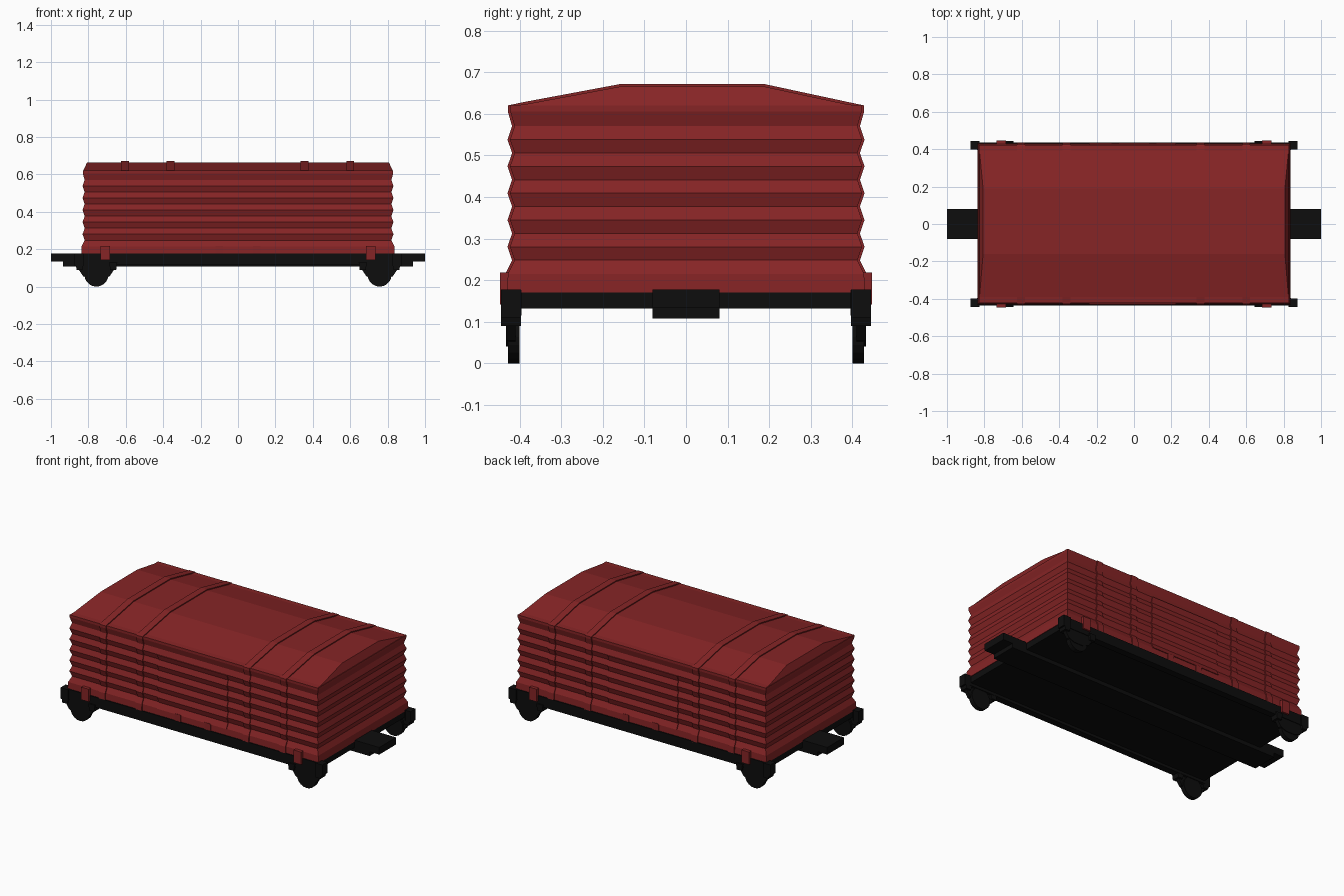
import bpy, bmesh, math

cube = bpy.data.objects.get("Cube")
if cube:
    bpy.data.objects.remove(cube, do_unlink=True)


def material(name, rgb):
    m = bpy.data.materials.new(name)
    m.use_nodes = True
    m.diffuse_color = (*rgb, 1)
    bsdf = m.node_tree.nodes["Principled BSDF"]
    bsdf.inputs["Base Color"].default_value = (*rgb, 1)
    bsdf.inputs["Roughness"].default_value = 0.8
    return m


RED = material("dark red", (0.24, 0.018, 0.019))
BLACK = material("black", (0.004, 0.004, 0.004))


def finish(name, bm, mat):
    bmesh.ops.recalc_face_normals(bm, faces=bm.faces[:])
    mesh = bpy.data.meshes.new(name)
    bm.to_mesh(mesh)
    bm.free()
    mesh.materials.append(mat)
    ob = bpy.data.objects.new(name, mesh)
    bpy.context.collection.objects.link(ob)
    return ob


def loft(name, rings, mat):
    """Skin closed rings of equal length and cap both ends."""
    bm = bmesh.new()
    loops = [[bm.verts.new(p) for p in ring] for ring in rings]
    for a, b in zip(loops, loops[1:]):
        for i in range(len(a)):
            j = (i + 1) % len(a)
            bm.faces.new((a[i], a[j], b[j], b[i]))
    bm.faces.new(loops[0])
    bm.faces.new(loops[-1])
    return finish(name, bm, mat)


def box(name, x, y, z, mat):
    return loft(name, [[(x[0], y[0], h), (x[1], y[0], h), (x[1], y[1], h), (x[0], y[1], h)]
                       for h in z], mat)


def span(s, a, b):
    return sorted((s * a, s * b))


# Corrugated wall section: outward offset and height, from floor to eaves
FLOOR, EAVES, RIDGE = 0.17, 0.62, 0.665
HALF_X, HALF_Y = 0.82, 0.412
wall = [(0.018, FLOOR), (0.016, 0.215)]
wall += [(0.011 * (i % 2), 0.248 + 0.0322 * i) for i in range(11)]
wall += [(0.01, 0.605), (0.01, EAVES)]

# Corrugated body
loft("wagon_body", [[(sx * (HALF_X + o), sy * (HALF_Y + o), z)
                     for sx, sy in ((-1, -1), (1, -1), (1, 1), (-1, 1))]
                    for o, z in wall], RED)

# Roof with gently leaning ends
roof = [(-0.422, EAVES), (-0.39, EAVES + 0.002), (-0.16, RIDGE),
        (0.19, RIDGE), (0.39, EAVES + 0.002), (0.422, EAVES)]
loft("roof", [[(s * (0.827 - 0.45 * (z - EAVES)), y, z) for y, z in roof]
              for s in (-1, 1)], RED)


def band(name, x0, x1, section, top):
    """Slab across the wagon that follows the wall section on both sides."""
    ring = ([(HALF_Y + o, z) for o, z in section] + top[::-1]
            + [(-HALF_Y - o, z) for o, z in section[::-1]])
    return loft(name, [[(x, y, z) for y, z in ring] for x in (x0, x1)], RED)


# Straps over walls and roof
strap_wall = [(o + 0.006, z) for o, z in wall]
strap_top = [(y, z + 0.006) for y, z in roof[1:-1]]
for i, x in enumerate((-0.605, -0.36, 0.355, 0.6)):
    band(f"strap_{i + 1}", x - 0.021, x + 0.021, strap_wall, strap_top)

# Sliding doors on both sides
door = [(o + 0.005, z) for o, z in wall if 0.2 < z < 0.55]
band("side_doors", -0.24, 0.225, door, [])

# Chassis floor, side sills and centre beam
box("floor_plate", (-0.835, 0.835), (-0.41, 0.41), (0.132, 0.174), BLACK)
box("centre_beam", (-0.935, 0.935), (-0.08, 0.08), (0.108, 0.15), BLACK)
for side, s in (("left", 1), ("right", -1)):
    end_name = "left_end" if s > 0 else "right_end"
    box(f"coupler_{end_name}", span(s, 0.8, 1.0), (-0.08, 0.08), (0.134, 0.177), BLACK)
    face = "back" if s > 0 else "front"
    box(f"side_sill_{face}", (-0.84, 0.84), span(s, 0.395, 0.436), (0.115, 0.176), BLACK)
    # Small door stops
    for t in (-1, 1):
        box(f"door_stop_{face}_{t}", span(t, 0.08, 0.12), span(s, 0.41, 0.434),
            (0.17, 0.218), RED)

# Running gear at the four corners
for sx in (-1, 1):
    for sy in (-1, 1):
        tag = ("left" if sx > 0 else "right") + ("_back" if sy > 0 else "_front")
        box(f"corner_block_{tag}", span(sx, 0.825, 0.875), span(sy, 0.397, 0.445),
            (0.11, 0.177), BLACK)
        box(f"stake_pocket_{tag}", span(sx, 0.685, 0.735), span(sy, 0.41, 0.447),
            (0.142, 0.218), RED)
        # Tapered axle guard
        guard = [(-0.1, 0.12), (-0.1, 0.1), (-0.07, 0.055), (-0.03, 0.04),
                 (0.03, 0.04), (0.07, 0.055), (0.1, 0.1), (0.1, 0.12)]
        loft(f"axle_guard_{tag}", [[(sx * 0.757 + x, sy * y, z) for x, z in guard]
                                   for y in (0.41, 0.432)], BLACK)
        # Spring hangers beside the wheel
        for t in (-1, 1):
            c = sx * 0.757 + t * 0.09
            hanger = [(-0.022, 0.13), (0.022, 0.13), (0.016, 0.09), (-0.016, 0.09)]
            loft(f"spring_hanger_{tag}_{t}", [[(c + x, sy * y, z) for x, z in hanger]
                                              for y in (0.397, 0.445)], BLACK)
        # Wheel
        r = 0.064
        loft(f"wheel_{tag}", [[(sx * 0.757 + r * math.cos(a), sy * y, r + r * math.sin(a))
                               for a in (math.tau * k / 20 for k in range(20))]
                              for y in (0.4, 0.428)], BLACK)
